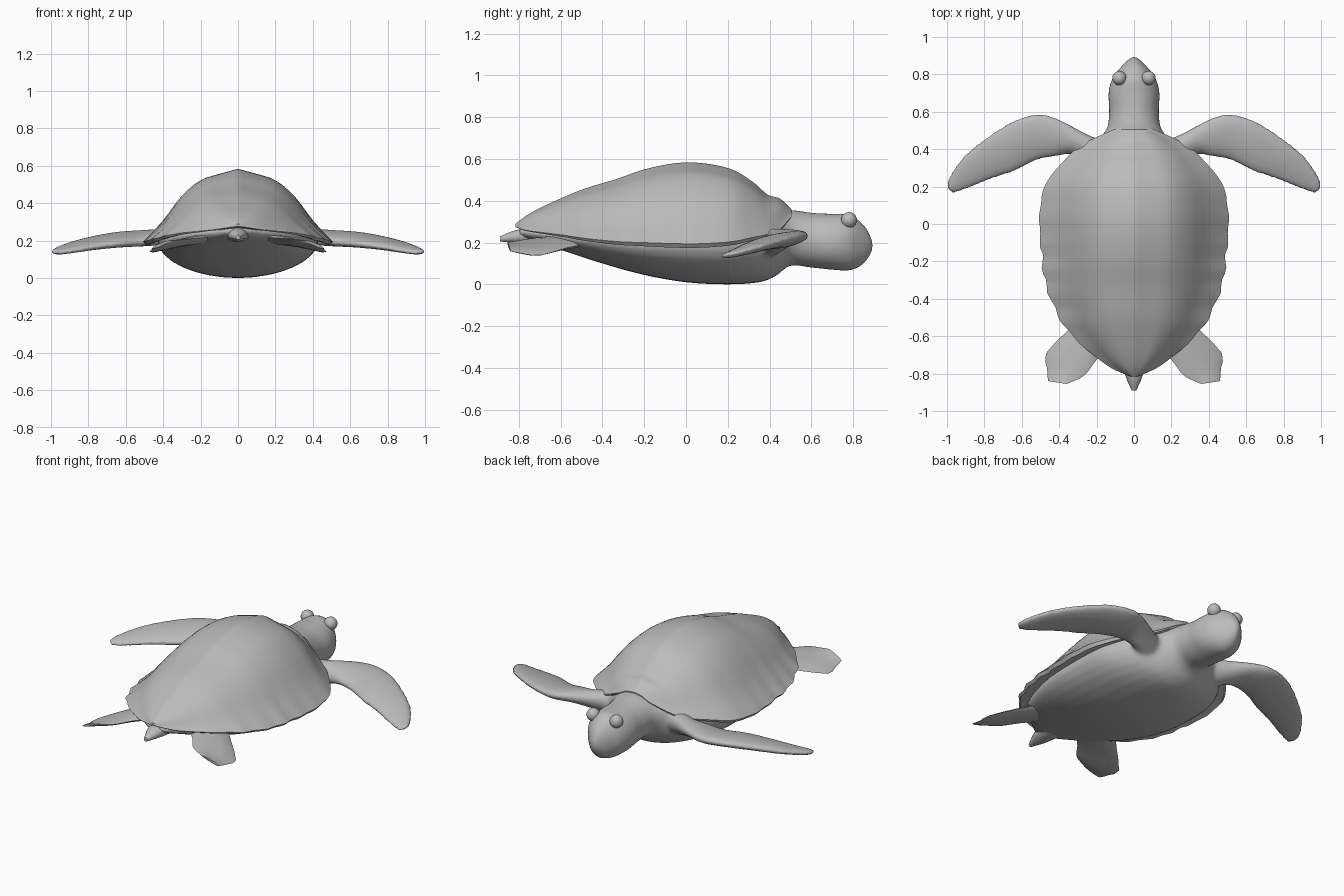
import bpy
import bmesh
import math
from mathutils import Vector

default_cube = bpy.data.objects.get("Cube")
if default_cube:
    bpy.data.objects.remove(default_cube, do_unlink=True)

grey = bpy.data.materials.new("plain_grey")
grey.use_nodes = True
grey.diffuse_color = (0.5, 0.5, 0.5, 1)
grey.node_tree.nodes["Principled BSDF"].inputs["Base Color"].default_value = grey.diffuse_color


def spline(stations, steps):
    """Smooth curve through tuples of any equal length."""
    result = []
    last = len(stations) - 1
    for i in range(last):
        before, start = stations[max(i - 1, 0)], stations[i]
        end, after = stations[i + 1], stations[min(i + 2, last)]
        for k in range(steps):
            t = k / steps
            point = []
            for a, b, c, d in zip(before, start, end, after):
                bend = (2 * a - 5 * b + 4 * c - d) * t * t
                twist = (3 * b - a - 3 * c + d) * t ** 3
                point.append(b + ((c - a) * t + bend + twist) / 2)
            result.append(tuple(point))
    return result + [tuple(stations[-1])]


def loft(bm, rings):
    """Closed skin over a row of rings."""
    loops = [[bm.verts.new(p) for p in ring] for ring in rings]
    count = len(loops[0])
    for near, far in zip(loops, loops[1:]):
        for i in range(count):
            j = (i + 1) % count
            bm.faces.new((near[i], near[j], far[j], far[i]))
    bm.faces.new(loops[0])
    bm.faces.new(reversed(loops[-1]))


def oval_rings(stations, steps, sides):
    """Ovals across y from (y, half width, bottom, middle, top)."""
    rings = []
    for y, width, bottom, middle, top in spline(stations, steps):
        ring = []
        for i in range(sides):
            angle = math.tau * i / sides
            rise = math.sin(angle)
            reach = top - middle if rise > 0 else middle - bottom
            ring.append((width * math.cos(angle), y, middle + reach * rise))
        rings.append(ring)
    return rings


def blade_rings(stations, steps, sides, side):
    """Flat ovals between a leading and a trailing edge."""
    rings = []
    for lx, ly, lz, tx, ty, tz, thick in spline(stations, steps):
        lead, trail = Vector((side * lx, ly, lz)), Vector((side * tx, ty, tz))
        middle, half = (lead + trail) / 2, (lead - trail) / 2
        ring = []
        for i in range(sides):
            angle = math.tau * i / sides
            lift = Vector((0, 0, thick * math.sin(angle)))
            ring.append(middle + half * math.cos(angle) + lift)
        rings.append(ring)
    return rings


def finish(name, bm, sharp_angle):
    bmesh.ops.recalc_face_normals(bm, faces=bm.faces)
    mesh = bpy.data.meshes.new(name)
    bm.to_mesh(mesh)
    bm.free()
    mesh.materials.append(grey)
    obj = bpy.data.objects.new(name, mesh)
    bpy.context.collection.objects.link(obj)
    bpy.ops.object.select_all(action='DESELECT')
    obj.select_set(True)
    bpy.context.view_layer.objects.active = obj
    bpy.ops.object.shade_smooth_by_angle(angle=math.radians(sharp_angle))
    return obj


# Belly, neck and head in one run from back to nose
body_stations = [
    (-.8, .05, .23, .25, .27), (-.6, .27, .165, .23, .28),
    (-.4, .37, .1, .21, .28), (-.2, .42, .045, .2, .28),
    (0, .43, .01, .2, .28), (.2, .41, 0, .2, .28),
    (.35, .33, .01, .21, .3), (.43, .23, .04, .22, .33),
    (.5, .15, .09, .23, .355), (.6, .133, .08, .21, .343),
    (.7, .137, .07, .2, .338), (.78, .115, .066, .2, .335),
    (.84, .07, .09, .19, .295), (.875, .035, .13, .185, .25),
    (.895, .008, .17, .185, .2),
]

# Front flippers: leading edge, trailing edge, half thickness
flipper_stations = [
    (.16, .44, .2, .24, .3, .18, .08), (.27, .49, .22, .33, .37, .19, .06),
    (.4, .56, .235, .42, .36, .2, .043), (.51, .59, .235, .52, .34, .19, .038),
    (.64, .555, .23, .64, .28, .18, .035), (.78, .47, .21, .76, .24, .165, .03),
    (.91, .365, .18, .87, .195, .145, .023), (.99, .25, .15, .94, .17, .135, .016),
    (1, .19, .14, .97, .165, .135, .01),
]

# Skin: belly, head and front flippers melted together
bm = bmesh.new()
loft(bm, oval_rings(body_stations, 4, 32))
for side in (1, -1):
    loft(bm, blade_rings(flipper_stations, 4, 16, side))
skin = finish("body_and_front_flippers", bm, 180)
remesh = skin.modifiers.new("blend", 'REMESH')
remesh.mode = 'VOXEL'
remesh.voxel_size = 0.012
remesh.use_smooth_shade = True
soften = skin.modifiers.new("soften", 'SMOOTH')
soften.factor = 0.5
soften.iterations = 6

# Shell: (y, half width, rim height, ridge height)
shell_stations = [
    (-.815, .02, .275, .29), (-.77, .12, .26, .325), (-.7, .22, .25, .365),
    (-.58, .345, .235, .42), (-.48, .41, .22, .46), (-.33, .47, .205, .505),
    (-.2, .49, .2, .55), (-.05, .503, .195, .58), (.08, .503, .195, .58),
    (.22, .47, .205, .55), (.32, .39, .225, .49), (.39, .325, .24, .43),
    (.45, .23, .265, .41), (.505, .11, .325, .36),
]
# Half section: share of the width, share of the height
dome = spline([(0, 1), (.2, .93), (.4, .84), (.6, .62), (.8, .28), (1, 0)], 3)
underside = [(.97, -.05), (.82, .02)]
half_section = dome + underside
section = half_section + [(-u, v) for u, v in reversed(half_section[1:])]

bm = bmesh.new()
rings = []
for y, width, rim, ridge in spline(shell_stations, 4):
    # Scalloped rim, stronger toward the back
    scallop = (0.016 if y < -0.1 else 0.005) * math.sin(y * 46)
    rings.append([(u * width * (1 + scallop * abs(u) ** 4), y,
                   rim + v * (ridge - rim)) for u, v in section])
loft(bm, rings)
finish("shell", bm, 40)

# Rear flippers, tilted down to the outside
rear_stations = [
    (.24, -.45, .2, .1, -.62, .22, .03), (.355, -.57, .175, .2, -.725, .215, .022),
    (.47, -.69, .14, .255, -.8, .21, .016), (.465, -.77, .145, .3, -.83, .205, .012),
    (.46, -.84, .16, .36, -.855, .2, .008),
]
for side, label in ((1, "left"), (-1, "right")):
    bm = bmesh.new()
    loft(bm, blade_rings(rear_stations, 2, 10, side))
    finish(label + "_rear_flipper", bm, 50)

# Tail
bm = bmesh.new()
loft(bm, oval_rings([(-.68, .07, .19, .23, .27), (-.8, .05, .195, .23, .265),
                     (-.89, .012, .205, .215, .23)], 3, 10))
finish("tail", bm, 50)

# Eyes
for side, label in ((1, "left"), (-1, "right")):
    bm = bmesh.new()
    bmesh.ops.create_uvsphere(bm, u_segments=20, v_segments=12, radius=0.038)
    bmesh.ops.translate(bm, verts=bm.verts, vec=(side * .078, .78, .308))
    finish(label + "_eye", bm, 180)
